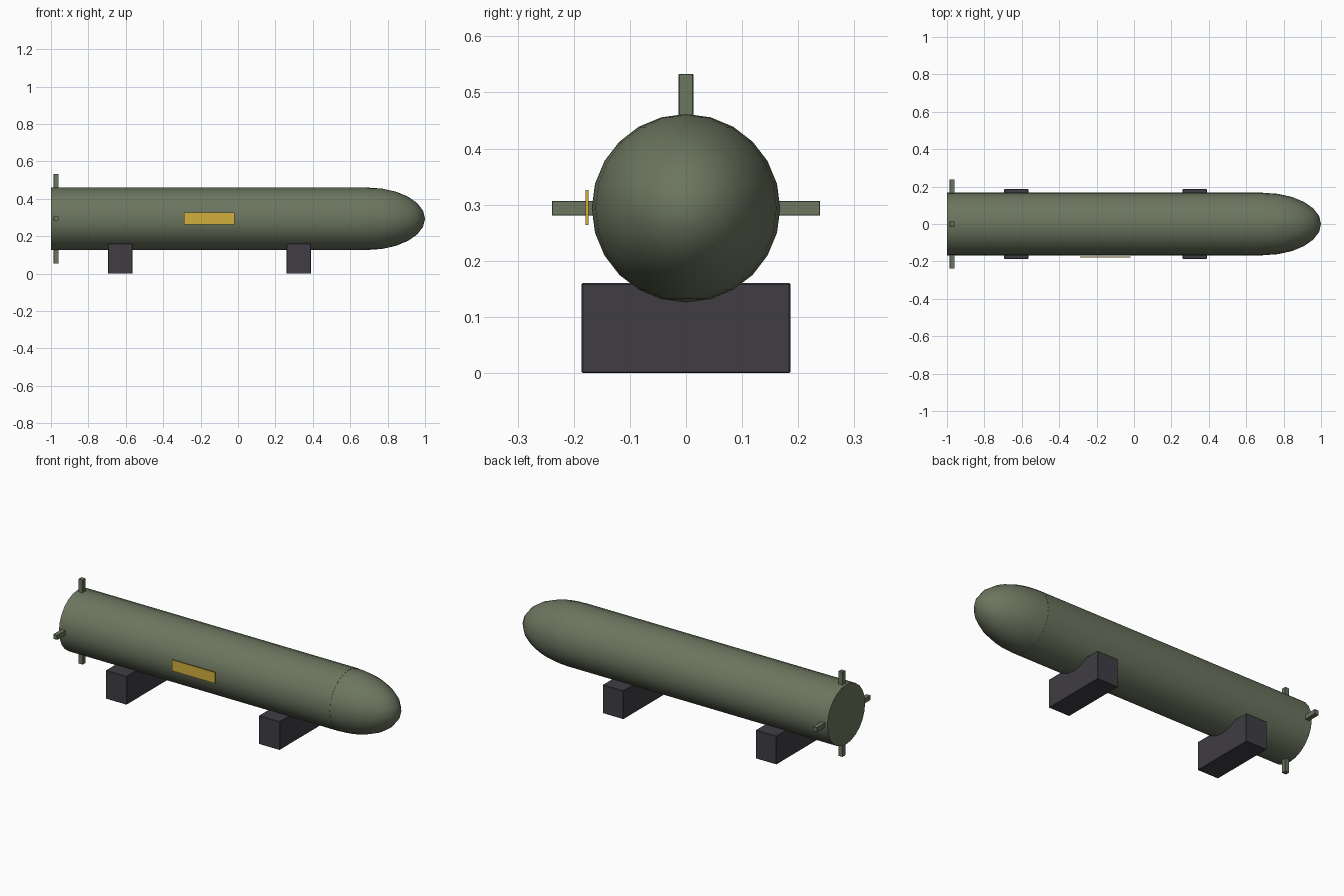
import bpy, bmesh
from math import pi, radians
from mathutils import Matrix, Vector

cube = bpy.data.objects.get("Cube")
if cube:
    bpy.data.objects.remove(cube, do_unlink=True)


def material(name, rgb):
    m = bpy.data.materials.new(name)
    m.use_nodes = True
    m.diffuse_color = (*rgb, 1)
    m.node_tree.nodes["Principled BSDF"].inputs["Base Color"].default_value = (*rgb, 1)
    return m


green = material("olive green", (0.15, 0.18, 0.115))
grey = material("dark grey", (0.05, 0.047, 0.056))
yellow = material("yellow", (0.65, 0.43, 0.045))

AXIS_Z = 0.2935
RADIUS = 0.168
TAIL, NOSE_START, TIP = -1.0, 0.69, 1.0


def finish(bm, name, mat, smooth=False):
    mesh = bpy.data.meshes.new(name)
    bm.to_mesh(mesh)
    bm.free()
    mesh.materials.append(mat)
    ob = bpy.data.objects.new(name, mesh)
    bpy.context.collection.objects.link(ob)
    if smooth:
        bpy.ops.object.select_all(action="DESELECT")
        ob.select_set(True)
        bpy.context.view_layer.objects.active = ob
        bpy.ops.object.shade_smooth_by_angle(angle=radians(35))
    return ob


def box(name, mat, centre, size, bevel=0):
    bm = bmesh.new()
    bmesh.ops.create_cube(bm, size=1, matrix=Matrix.Translation(centre) @ Matrix.Diagonal((*size, 1)))
    ob = finish(bm, name, mat)
    if bevel:
        mod = ob.modifiers.new("soft edges", "BEVEL")
        mod.width, mod.segments = bevel, 1
    return ob


# Main tube with closed ends
bm = bmesh.new()
place = Matrix.Translation(((TAIL + NOSE_START) / 2, 0, AXIS_Z)) @ Matrix.Rotation(pi / 2, 4, "Y")
bmesh.ops.create_cone(bm, cap_ends=True, segments=24, radius1=RADIUS, radius2=RADIUS,
                      depth=NOSE_START - TAIL, matrix=place)
finish(bm, "body_tube", green, True)

# Stretched round nose, front half only
bm = bmesh.new()
bmesh.ops.create_uvsphere(bm, u_segments=24, v_segments=12, radius=1)
bmesh.ops.delete(bm, geom=[v for v in bm.verts if v.co.x < -0.01], context="VERTS")
bmesh.ops.transform(bm, verts=bm.verts, matrix=Matrix.Translation((NOSE_START, 0, AXIS_Z))
                    @ Matrix.Diagonal((TIP - NOSE_START, RADIUS - 0.001, RADIUS - 0.001, 1)))
finish(bm, "nose", green, True)

# Four short square tail fins around the axis
FIN_IN, FIN_OUT, FIN_W = 0.15, 0.239, 0.026
for side, d in {"top": (0, 0, 1), "bottom": (0, 0, -1), "front": (0, -1, 0), "back": (0, 1, 0)}.items():
    d = Vector(d)
    centre = Vector((-0.973, 0, AXIS_Z)) + d * (FIN_IN + FIN_OUT) / 2
    size = [FIN_OUT - FIN_IN if abs(c) > 0.5 else FIN_W for c in d]
    box(side + "_fin", green, centre, size, 0.001)

# Support blocks
for name, x in (("rear_support", -0.63), ("front_support", 0.325)):
    box(name, grey, (x, 0, 0.08), (0.13, 0.372, 0.16), 0.002)

# Marking plate on the front side
box("marking_plate", yellow, (-0.153, -0.1765, 0.295), (0.27, 0.005, 0.062))
